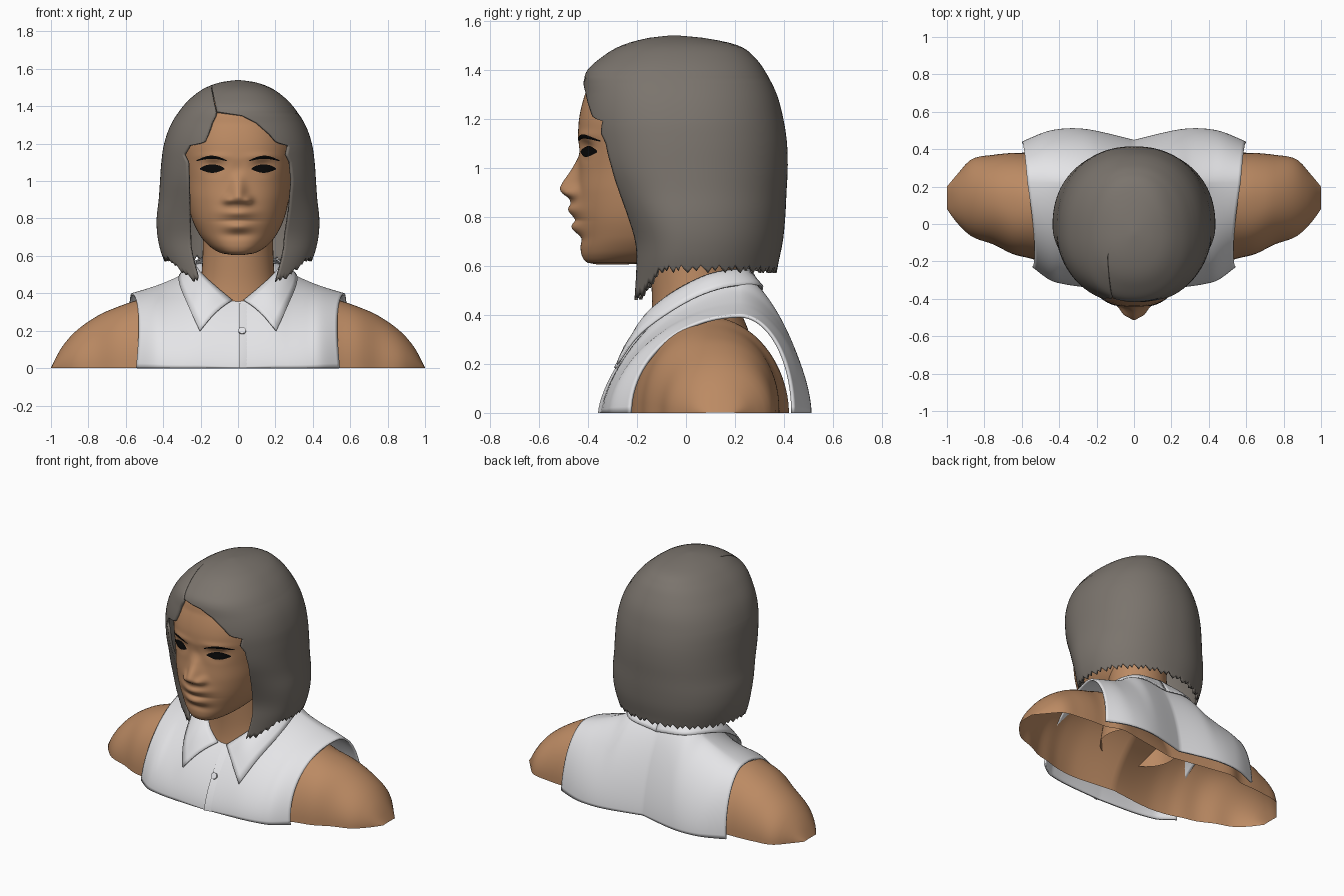
import bpy, bmesh, math
from math import sin, cos, pi, exp

cube = bpy.data.objects.get("Cube")
if cube:
    bpy.data.objects.remove(cube)


def material(name, rgb):
    m = bpy.data.materials.new(name)
    m.use_nodes = True
    m.diffuse_color = (*rgb, 1)
    m.node_tree.nodes["Principled BSDF"].inputs["Base Color"].default_value = (*rgb, 1)
    return m


SKIN = material("warm_skin", (0.50, 0.255, 0.125))
HAIR = material("grey_brown_hair", (0.197, 0.175, 0.153))
CLOTH = material("white_cloth", (0.78, 0.78, 0.80))
BLACK = material("black_lashes", (0.002, 0.002, 0.002))


def at(table, x, smooth=True):
    """Interpolate the columns of a table at key x."""
    x = min(max(x, table[0][0]), table[-1][0])
    i = max(k for k in range(len(table) - 1) if table[k][0] <= x)
    p, a, b, q = table[max(i - 1, 0)], table[i], table[i + 1], table[min(i + 2, len(table) - 1)]
    h = b[0] - a[0]
    f = (x - a[0]) / h
    out = []
    for c in range(1, len(a)):
        if not smooth:
            out.append(a[c] + (b[c] - a[c]) * f)
            continue
        ma = (b[c] - p[c]) / (b[0] - p[0]) * h
        mb = (q[c] - a[c]) / (q[0] - a[0]) * h
        d = b[c] - a[c]
        out.append(a[c] + f * (ma + f * (3 * d - 2 * ma - mb + f * (ma + mb - 2 * d))))
    return out


def spow(v, e):
    return math.copysign(abs(v) ** e, v)


def surface(name, grids, mat, close=False, thick=0, angle=50):
    """Skin one or more grids of points into a single smooth object."""
    bm = bmesh.new()
    for rows in grids:
        vs = [[bm.verts.new(p) for p in r] for r in rows]
        n = len(rows[0])
        for a, b in zip(vs, vs[1:]):
            for j in range(n if close else n - 1):
                k = (j + 1) % n
                bm.faces.new((a[j], a[k], b[k], b[j]))
    bmesh.ops.remove_doubles(bm, verts=bm.verts, dist=0.0005)
    bmesh.ops.recalc_face_normals(bm, faces=bm.faces)
    me = bpy.data.meshes.new(name)
    bm.to_mesh(me)
    bm.free()
    me.materials.append(mat)
    ob = bpy.data.objects.new(name, me)
    bpy.context.collection.objects.link(ob)
    bpy.ops.object.select_all(action="DESELECT")
    ob.select_set(True)
    bpy.context.view_layer.objects.active = ob
    bpy.ops.object.shade_smooth_by_angle(angle=math.radians(angle))
    if thick:
        s = ob.modifiers.new("thickness", "SOLIDIFY")
        s.thickness, s.offset = thick, -1
    return ob


def ring_point(w, front, back, yc, t, n):
    """Point on an oval; t = 0 faces the front, rising towards +x."""
    c = cos(t)
    return w * spow(sin(t), 2 / n), yc - (yc - front if c > 0 else back - yc) * spow(c, 2 / n)


# Head: height, half width, front, back
HEAD = [(.605, .03, -.36, -.25), (.612, .08, -.4, -.15), (.635, .13, -.422, .0),
        (.67, .172, -.43, .1), (.72, .21, -.43, .15), (.8, .247, -.438, .2), (.9, .272, -.443, .25),
        (1.0, .287, -.437, .28), (1.1, .3, -.44, .3), (1.2, .305, -.436, .3), (1.3, .28, -.412, .28),
        (1.4, .22, -.37, .2), (1.48, .08, -.2, .1)]
NOSE = [(.85, 0, .06), (.875, .028, .06), (.895, .06, .055), (.92, .071, .046),
        (1.0, .026, .038), (1.06, -.004, .035), (1.12, 0, .035)]
# Features: x, height, push, spread in x, spread in height
FEATURES = [(0, .83, .041, .085, .034), (0, .757, .033, .075, .029), (0, .785, -.005, .1, .007),
            (0, .71, -.006, .07, .02), (.055, .9, .024, .026, .024),
            (.13, 1.075, -.026, .055, .035), (.135, 1.06, .014, .04, .02), (.13, 1.13, .008, .08, .02)]


def relief(x, z):
    amp, spread = at(NOSE, z)
    d = amp * exp(-(x / spread) ** 2)
    for fx, fz, push, sx, sz in FEATURES:
        d += push * exp(-((abs(x) - fx) / sx) ** 2 - ((z - fz) / sz) ** 2)
    return d


def face_y(x, z):
    w, f, b = at(HEAD, z)
    yc = (f + b) / 2
    return yc - (yc - f) * max(0, 1 - abs(x / w) ** 2.3) ** (1 / 2.3) - relief(x, z)


rows = []
for i in range(121):
    z = .605 + .875 * i / 120
    w, f, b = at(HEAD, z)
    ring = []
    for j in range(200):
        t = 2 * pi * j / 200
        x, y = ring_point(w, f, b, (f + b) / 2, t, 2.3)
        ring.append((x, y - max(0, min(1, cos(t) * 4)) * relief(x, z), z))
    rows.append(ring)
surface("head", [rows], SKIN, close=True, angle=120)


# Eyes and brows as thin plates laid on the face
def face_plate(name, x0, x1, low, high):
    grid = []
    for i in range(17):
        u = i / 16
        x = x0 + (x1 - x0) * u
        lo, hi = low(u), high(u)
        grid.append([(x, face_y(x, lo + (hi - lo) * k / 4) - .004, lo + (hi - lo) * k / 4)
                     for k in range(5)])
    surface(name, [grid], BLACK)


for side, s in (("left", 1), ("right", -1)):
    face_plate(side + "_eye", s * .073, s * .203,
               lambda u: 1.062 - .018 * sin(pi * u), lambda u: 1.068 + .021 * sin(pi * u) ** .7)
    face_plate(side + "_brow", s * .06, s * .222,
               lambda u: 1.106 + .013 * sin(pi * u), lambda u: 1.111 + .025 * sin(pi * u))

# Neck: height, half width, front, back
NECK = [(.2, .26, -.17, .28), (.32, .24, -.15, .26), (.4, .215, -.14, .23),
        (.5, .195, -.14, .21), (.75, .185, -.16, .21)]
rows = []
for i in range(16):
    z = .2 + .55 * i / 15
    w, f, b = at(NECK, z)
    rows.append([(*ring_point(w, f, b, .04, 2 * pi * j / 48, 2), z) for j in range(48)])
surface("neck", [rows], SKIN, close=True)

# Hair: height, half width, front, back
LOCKS = [(.45, .34, -.25, .35), (.6, .405, -.24, .375), (.7, .43, -.245, .395), (.8, .435, -.285, .405),
         (.9, .424, -.34, .41), (1.0, .417, -.39, .415), (1.1, .41, -.415, .412), (1.2, .395, -.428, .397),
         (1.3, .36, -.422, .37), (1.39, .302, -.407, .325), (1.45, .245, -.345, .28),
         (1.5, .172, -.26, .21), (1.53, .085, -.15, .07), (1.54, .008, -.06, -.04)]
# Face opening: height, right edge, left edge
OPENING = [(.5, -.25, .24), (.7, -.255, .25), (.85, -.26, .275), (1.0, -.265, .29), (1.1, -.27, .28),
           (1.14, -.29, .26), (1.19, -.26, .27), (1.205, -.18, .21), (1.25, -.16, .17),
           (1.31, -.14, .1), (1.35, -.12, .02), (1.37, -.118, -.113), (1.5, -.143, -.14)]
COLS = 128


def hair_angle(x, w):
    r = max(-.9, min(.95, x / w))
    return math.asin(spow(r, 1.1))


levels = [1.539, 1.536, 1.53, 1.52, 1.51] + [1.5 - .01 * i for i in range(40)]
levels += [1.1 - .03 * i for i in range(16)]
rows = [[(0, -.05, 1.54)] * (COLS + 1)]
for i in range(len(levels) + 6):
    drop = max(0, i - len(levels) + 1) / 6
    z = levels[min(i, len(levels) - 1)]
    right, left = at(OPENING, z, False)
    w = at(LOCKS, z)[0]
    t0, t1 = hair_angle(left, w), 2 * pi + hair_angle(right, w)
    row = []
    for j in range(COLS + 1):
        t = t0 + (t1 - t0) * j / COLS
        tip = .585 - .11 * max(0, min(1, (cos(t) - .4) / .35)) + .008 * (j * 3 % 5) - .015
        zz = z + (tip - z) * drop
        w, f, b = at(LOCKS, zz)
        row.append((*ring_point(w, f, b, -.05 + .05 * min(1, max(0, (1.3 - zz) / .6)), t, 2.2), zz))
    rows.append(row)
surface("hair", [rows], HAIR, thick=.015, angle=60)

# Shoulders and upper arms: x, front, back, top, roundness
BODY = [(0, -.2, .35, .33, 1.4), (.3, -.23, .4, .385, 1.7), (.45, -.215, .42, .39, 1.9),
        (.55, -.185, .385, .36, 2.1), (.65, -.16, .38, .325, 2.2), (.75, -.11, .37, .28, 2.1),
        (.87, -.065, .345, .195, 2), (.95, .01, .26, .1, 2), (1.0, .08, .2, .002, 2)]
rows = []
for i in range(-40, 41):
    x = i / 40
    f, b, top, n = at(BODY, abs(x))
    m, r = (f + b) / 2, (b - f) / 2
    rows.append([(x, m - r * spow(cos(a), 2 / n), top * abs(sin(a)) ** (2 / n))
                 for a in (pi * k / 32 for k in range(33))])
surface("shoulders", [rows], SKIN)

# Shirt: distance from centre, front hem, back hem, top, roundness
SHIRT = [(0, -.35, .45, .575, 1.5), (.2, -.342, .5, .565, 1.55), (.3, -.335, .512, .5, 1.6),
         (.4, -.32, .505, .455, 1.7), (.47, -.3, .485, .43, 1.85), (.57, -.23, .44, .4, 2)]
RIDGE = .22


def shirt_panel(back):
    grid = []
    for i in range(-36, 37):
        u = i / 36
        d = abs(u) * .57
        f, b, top, n = at(SHIRT, d)
        neck = 1.38 if back else .775
        limit = neck + (pi / 2 - neck) * min(1, d / .22)
        reach = b - RIDGE if back else f - RIDGE
        edge = .6 if back else .545
        row = []
        for k in range(25):
            a = limit * k / 24
            wide = edge + (.57 - edge) * a / (pi / 2) - .025 * sin(2 * a) * (not back)
            row.append((u * wide, RIDGE + reach * max(0, cos(a)) ** (2 / n), top * sin(a) ** (2 / n)))
        grid.append(row)
    return grid


def shirt_y(x, z):
    f, b, top, n = at(SHIRT, abs(x))
    return RIDGE + (f - RIDGE) * (1 - (z / top) ** n) ** (1 / n)


surface("shirt", [shirt_panel(False), shirt_panel(True)], CLOTH, thick=.012)

# Button placket, tapering away from its raised edge, and button
rows = [[(x, shirt_y(x, z) + lift, z) for x, lift in ((.004, .01), (.005, -.009), (.03, -.005), (.06, .004))]
        for z in (.345 * k / 16 for k in range(17))]
surface("placket", [rows], CLOTH)
bpy.ops.mesh.primitive_cylinder_add(vertices=20, radius=.02, depth=.012,
                                    location=(.022, shirt_y(.022, .2) - .01, .2), rotation=(1.05, 0, 0))
button = bpy.context.object
button.name = "button"
button.data.materials.append(CLOTH)

# Collar: inner edge along the neck, outer edge lying over the shirt
INNER = [(0, .03, -.165, .365), (1, .12, -.125, .44), (2, .2, -.02, .515),
         (3, .225, .1, .57), (4, .17, .225, .59), (5, 0, .265, .59)]
OUTER = [(0, .205, -.285, .2), (1, .265, -.185, .33), (2, .315, .0, .455),
         (3, .3, .16, .515), (4, .2, .3, .525), (5, 0, .315, .5)]
for side, s in (("left", 1), ("right", -1)):
    rows = []
    for i in range(31):
        a, b = at(INNER, i / 6), at(OUTER, i / 6)
        row = []
        for k in range(7):
            f = k / 6
            p = [a[c] + (b[c] - a[c]) * f for c in range(3)]
            bulge = sin(pi * f) * (1 - i / 60)
            row.append((s * p[0], p[1] - .01 * bulge, p[2] + .018 * bulge))
        rows.append(row)
    surface(side + "_collar", [rows], CLOTH, thick=.008)
